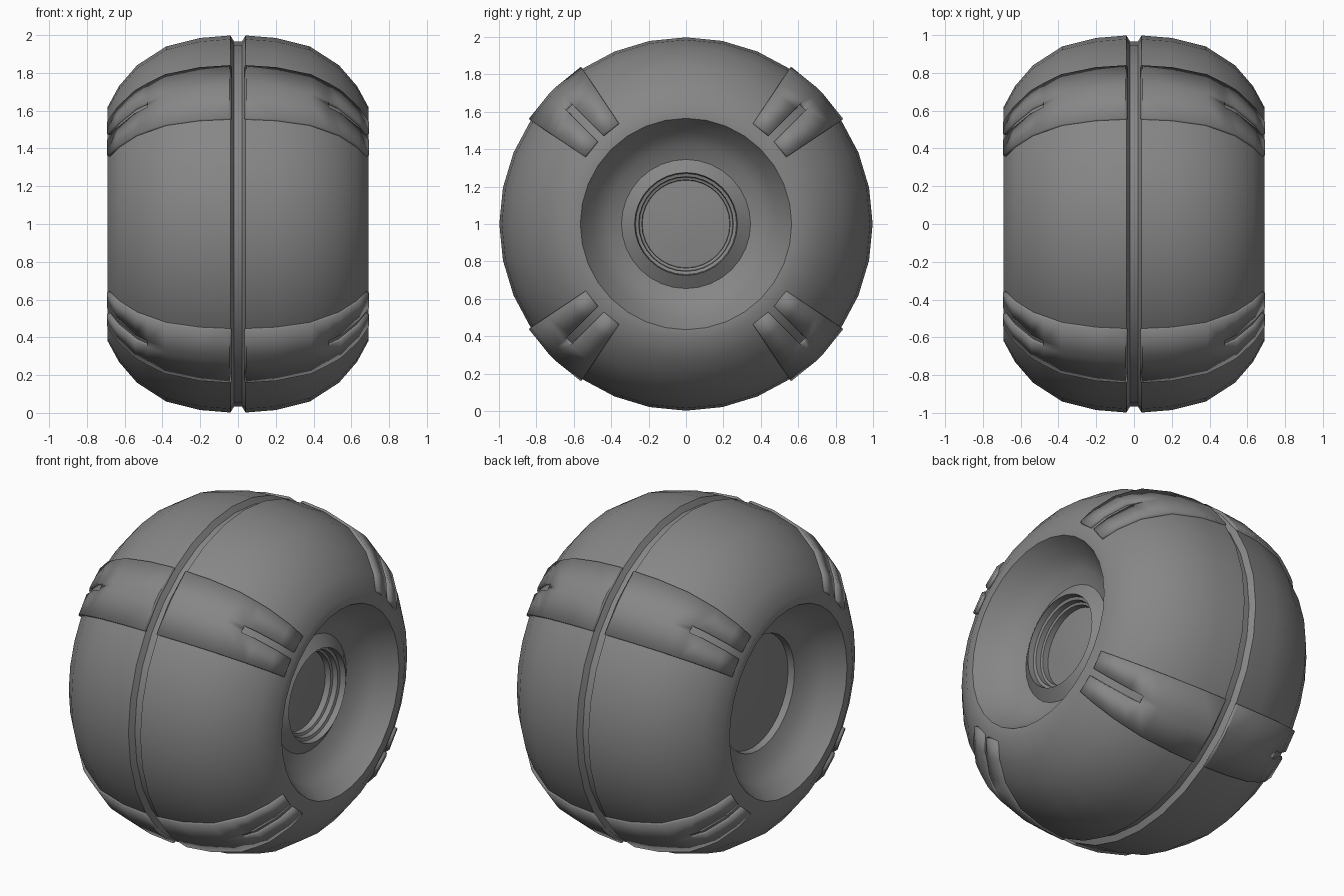
import bpy
import bmesh
import math

if "Cube" in bpy.data.objects:
    bpy.data.objects.remove(bpy.data.objects["Cube"], do_unlink=True)

grey = bpy.data.materials.new("mid_grey")
COLOUR = (0.24, 0.24, 0.24, 1)
grey.diffuse_color = COLOUR
grey.use_nodes = True
grey.node_tree.nodes["Principled BSDF"].inputs["Base Color"].default_value = COLOUR

SEGMENTS = 32
STEP = 2 * math.pi / SEGMENTS


def spot(x, r, a):
    """Point at radius r and angle a about the wheel's axle."""
    return (x, r * math.cos(a), 1 + r * math.sin(a))


def finish(bm, name, angle=35):
    mesh = bpy.data.meshes.new(name)
    bmesh.ops.recalc_face_normals(bm, faces=bm.faces)
    bm.to_mesh(mesh)
    bm.free()
    obj = bpy.data.objects.new(name, mesh)
    bpy.context.collection.objects.link(obj)
    mesh.materials.append(grey)
    bpy.ops.object.select_all(action="DESELECT")
    obj.select_set(True)
    bpy.context.view_layer.objects.active = obj
    bpy.ops.object.shade_smooth_by_angle(angle=math.radians(angle))
    return obj


def revolve(profile, name):
    """Lathe a profile of (x, radius) points; radius 0 closes to a point."""
    bm = bmesh.new()
    rings = []
    for x, r in profile:
        if r == 0:
            rings.append([bm.verts.new(spot(x, 0, 0))] * SEGMENTS)
        else:
            rings.append([bm.verts.new(spot(x, r, i * STEP)) for i in range(SEGMENTS)])
    for low, high in zip(rings, rings[1:]):
        for i in range(SEGMENTS):
            j = (i + 1) % SEGMENTS
            corners = dict.fromkeys((low[i], low[j], high[j], high[i]))
            bm.faces.new(list(corners))
    return finish(bm, name)


# Tyre: rounded tread with a central groove and a concave dish on each side
tread = [(0.04, 0.998), (0.2, 0.985), (0.38, 0.94), (0.535, 0.84),
         (0.63, 0.73), (0.69, 0.62), (0.69, 0.565)]
dish = [(0.58, 0.495), (0.52, 0.42), (0.49, 0.345)]
half = [(0.02, 0.965)] + tread + dish
revolve([(-x, r) for x, r in reversed(half)] + half, "tyre")

# Hub with a stepped socket on the left, shallow cap on the right
revolve([(0.49, 0.345), (0.535, 0.275), (0.50, 0.27), (0.495, 0.253),
         (0.465, 0.25), (0.46, 0.236), (0.425, 0.234), (0.435, 0.12), (0.44, 0)], "left_hub")
revolve([(-0.49, 0.345), (-0.45, 0.34), (-0.47, 0.2), (-0.48, 0)], "right_hub")

# Raised straps across the tread, each forked by a slot at its outer end
LIFT = 0.013
SLOT = 0.022
rows = [(0.033, 0.99), (0.045, 0.998), (0.2, 0.985), (0.38, 0.94), (0.47, 0.885),
        (0.535, 0.84), (0.63, 0.73), (0.68, 0.64)]
SLOT_ROW = 4


def strap(side, middle, name):
    bm = bmesh.new()
    grid = []
    for x, r in rows:
        gap = math.asin(SLOT / r)
        out = LIFT * x / 0.69
        grid.append([bm.verts.new(spot(side * (x + out), r + LIFT, middle + a))
                     for a in (-STEP, -gap, 0, gap, STEP)])
    for i in range(len(rows) - 1):
        for j in range(4):
            if i >= SLOT_ROW and j in (1, 2):
                continue
            bm.faces.new((grid[i][j], grid[i][j + 1], grid[i + 1][j + 1], grid[i + 1][j]))
    obj = finish(bm, name)
    # Make sure the sheet faces away from the axle before thickening inwards
    face = obj.data.polygons[0]
    if face.normal.y * math.cos(middle) + face.normal.z * math.sin(middle) < 0:
        obj.data.flip_normals()
    thick = obj.modifiers.new("thickness", "SOLIDIFY")
    thick.thickness = 0.035
    thick.offset = -1
    # Solidify must come before the smoothing so the rim stays sharp
    bpy.ops.object.modifier_move_to_index(modifier="thickness", index=0)


for side, label in ((1, "left"), (-1, "right")):
    for k, place in enumerate(("upper_back", "upper_front", "lower_front", "lower_back")):
        strap(side, math.pi / 4 + k * math.pi / 2, f"{label}_{place}_strap")
